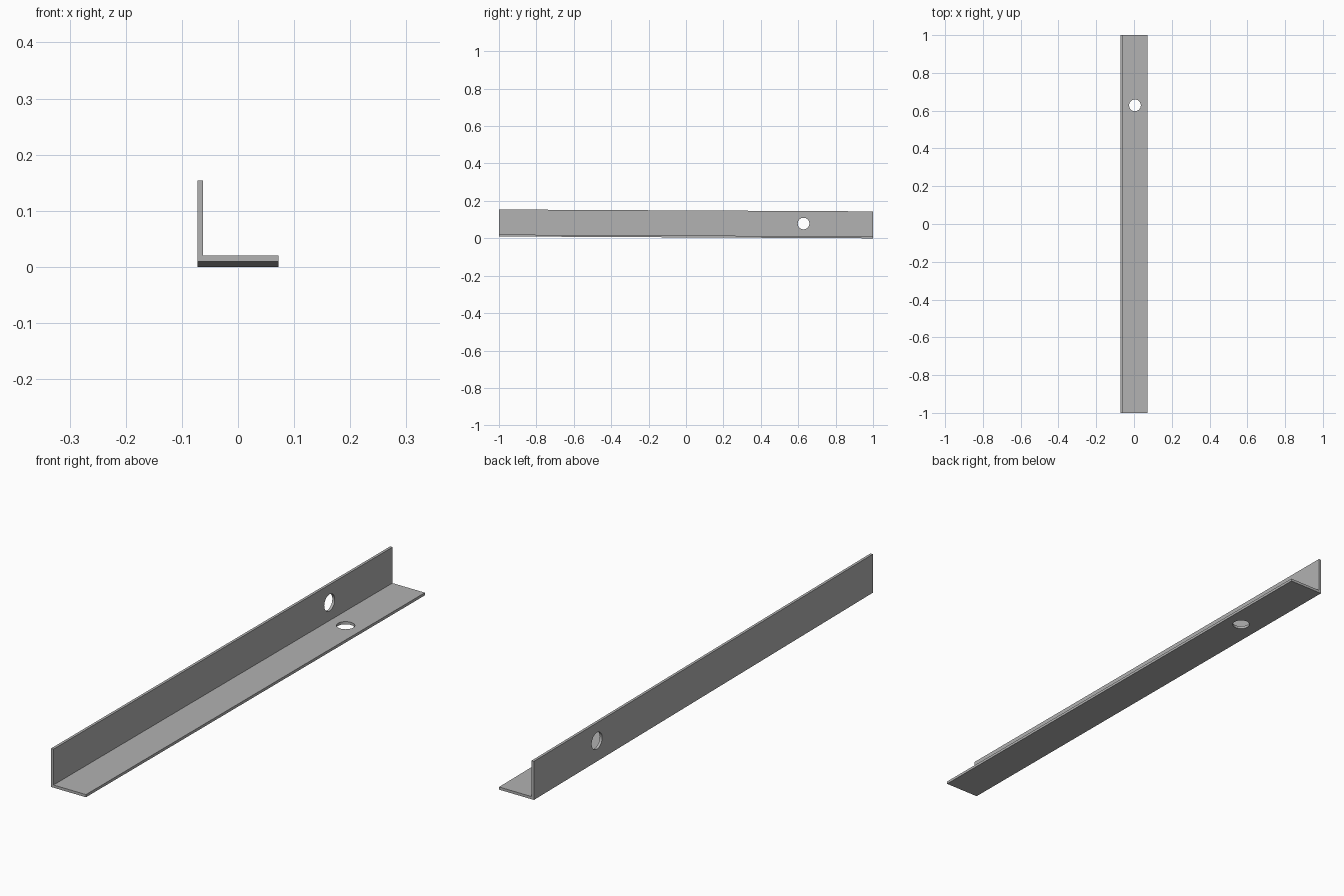
import bpy
import bmesh
import math
from mathutils import Matrix

cube = bpy.data.objects.get("Cube")
if cube:
    bpy.data.objects.remove(cube, do_unlink=True)

HALF, LEG, THICK = 0.072, 0.144, 0.01
HOLE_RADIUS, HOLE_Y, HOLE_OFFSET = 0.031, 0.628, 0.077
TILT = -0.005  # front end sits slightly higher

# Plain grey metal
grey = bpy.data.materials.new("grey metal")
grey.use_nodes = True
colour = (0.445, 0.445, 0.445, 1)
grey.diffuse_color = colour
grey.node_tree.nodes["Principled BSDF"].inputs["Base Color"].default_value = colour

# L-shaped angle bar, profile extruded along y
profile = [(0, 0), (LEG, 0), (LEG, THICK), (THICK, THICK), (THICK, LEG), (0, LEG)]
bm = bmesh.new()
face = bm.faces.new([bm.verts.new((x - HALF, -1, z)) for x, z in profile])
extruded = bmesh.ops.extrude_face_region(bm, geom=[face])["geom"]
moved = [v for v in extruded if isinstance(v, bmesh.types.BMVert)]
bmesh.ops.translate(bm, verts=moved, vec=(0, 2, 0))
bmesh.ops.recalc_face_normals(bm, faces=bm.faces)
mesh = bpy.data.meshes.new("angle_bar")
bm.to_mesh(mesh)
bm.free()
mesh.materials.append(grey)
bar = bpy.data.objects.new("angle_bar", mesh)
bpy.context.collection.objects.link(bar)
bpy.context.view_layer.objects.active = bar


def drill(name, location, rotation):
    """Cut a round hole through one leg."""
    bpy.ops.mesh.primitive_cylinder_add(
        vertices=48, radius=HOLE_RADIUS, depth=0.05, location=location, rotation=rotation)
    cutter = bpy.context.object
    cutter.name = name
    cutter.hide_render = True
    cutter.data.materials.append(grey)
    mod = bar.modifiers.new(name, "BOOLEAN")
    mod.operation = "DIFFERENCE"
    mod.solver = "EXACT"
    mod.object = cutter
    bpy.context.view_layer.objects.active = bar
    bpy.ops.object.modifier_apply(modifier=name)
    bpy.data.objects.remove(cutter, do_unlink=True)


# Bolt holes: one in the flat leg, one in the upright leg
drill("flat_leg_hole", (HOLE_OFFSET - HALF, HOLE_Y, THICK / 2), (0, 0, 0))
drill("upright_leg_hole", (THICK / 2 - HALF, HOLE_Y, HOLE_OFFSET), (0, math.pi / 2, 0))

# Tilt the bar and rest its lowest edge on the ground
bar.data.transform(Matrix.Rotation(TILT, 4, "X"))
bar.data.transform(Matrix.Translation((0, 0, -min(v.co.z for v in bar.data.vertices))))

bpy.ops.object.select_all(action="DESELECT")
bar.select_set(True)
bpy.ops.object.shade_smooth_by_angle(angle=math.radians(30))
